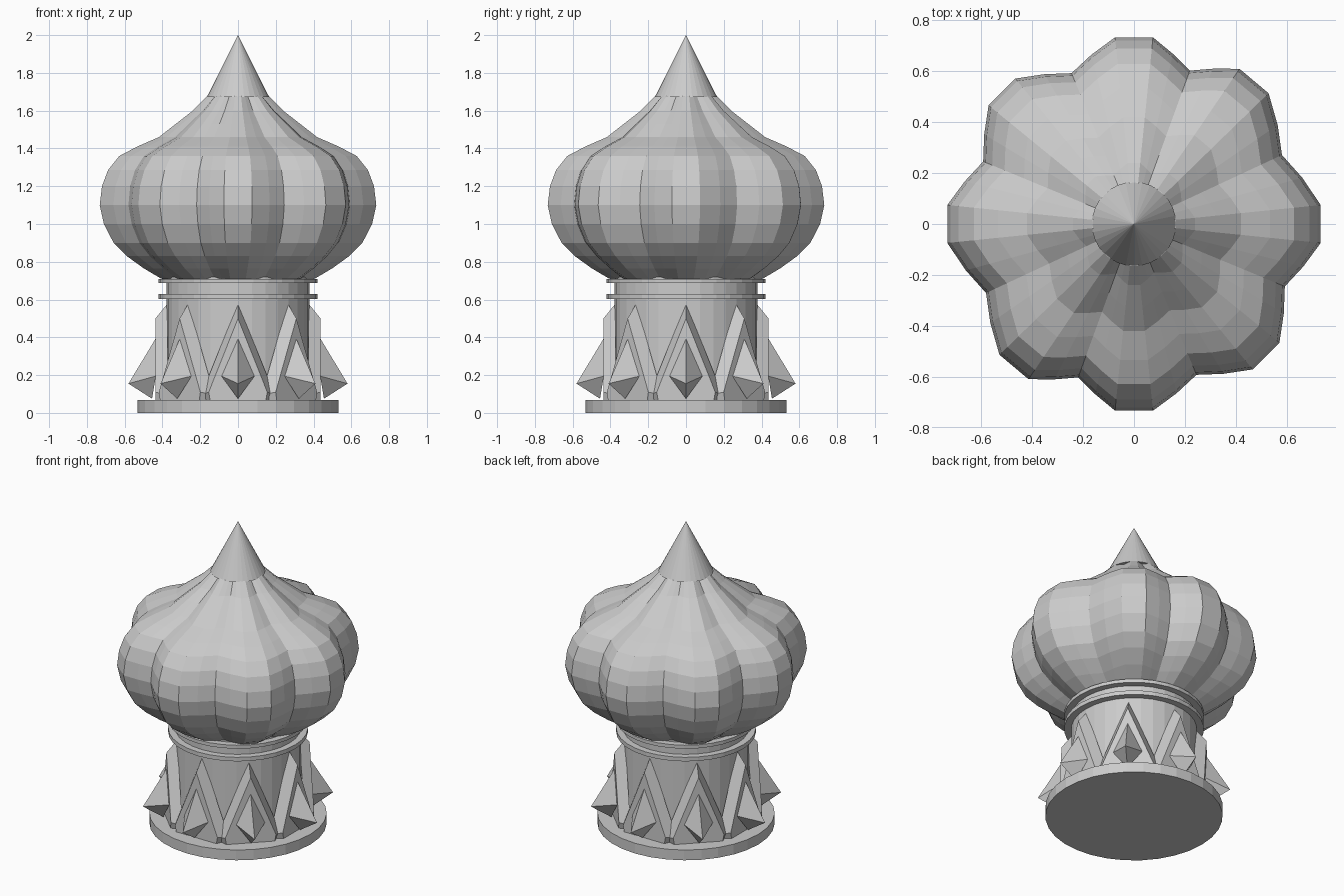
import bpy
from math import sin, cos, radians, pi

if "Cube" in bpy.data.objects:
    bpy.data.objects.remove(bpy.data.objects["Cube"])


def mesh_object(name, verts, faces):
    me = bpy.data.meshes.new(name)
    me.from_pydata(verts, [], faces)
    me.validate()
    ob = bpy.data.objects.new(name, me)
    bpy.context.collection.objects.link(ob)
    return ob


def disc(name, r, z0, z1, r2=None, n=32):
    bpy.ops.mesh.primitive_cone_add(vertices=n, radius1=r, radius2=r if r2 is None else r2,
                                    depth=z1 - z0, location=(0, 0, (z0 + z1) / 2))
    bpy.context.object.name = name


def place(points, a):
    # local (sideways, outward, up) points turned to angle a
    return [(o * cos(a) - s * sin(a), o * sin(a) + s * cos(a), z) for s, o, z in points]


# base, drum, mouldings and spire
disc("base_plate", 0.533, 0, 0.068)
disc("drum", 0.378, 0.06, 0.72)
disc("lower_moulding", 0.42, 0.603, 0.63)
disc("upper_moulding", 0.42, 0.687, 0.71)
disc("spire_tip", 0.165, 1.672, 2.0, 0)

# gables with bevelled edges, and pointed studs in front of them
back = [(0, 0.58), (-0.195, 0.095), (-0.175, 0.055), (0.175, 0.055), (0.195, 0.095)]
front = [(0, 0.50), (-0.155, 0.11), (-0.145, 0.055), (0.145, 0.055), (0.155, 0.11)]
for i in range(8):
    a = i * pi / 4
    pts = [(s, 0.372, z) for s, z in back] + [(s, 0.437, z) for s, z in front]
    sides = [(k, (k + 1) % 5, (k + 1) % 5 + 5, k + 5) for k in range(5)]
    mesh_object(f"gable_{i}", place(pts, a), [(4, 3, 2, 1, 0), (5, 6, 7, 8, 9)] + sides)
    stud = [(0, 0.435, 0.395), (-0.088, 0.435, 0.195), (0, 0.455, 0.075),
            (0.088, 0.435, 0.195), (0, 0.58, 0.155)]
    mesh_object(f"stud_{i}", place(stud, a),
                [(k, (k + 1) % 4, 4) for k in range(4)] + [(3, 2, 1, 0)])

# lobed onion dome: lobe directions, then crest, flank and valley columns
lobes = [0, 50, 90, 135, 180, 230, 270, 315, 360]
columns = []
for a, b in zip(lobes, lobes[1:]):
    s, e = a + 5.8, b - 5.8
    columns.append((a - 5.8, 1.0))
    for t, f in ((0, 1.0), (0.25, 0.93), (0.5, 0.87), (0.75, 0.93)):
        columns.append((s + t * (e - s), f))

# radius, height, strength of the lobing
profile = [(0.36, 0.70, 0.6), (0.41, 0.712, 0.9), (0.50, 0.765, 1), (0.59, 0.83, 1),
           (0.66, 0.90, 1), (0.712, 1.0, 1), (0.734, 1.1, 1), (0.722, 1.2, 1),
           (0.69, 1.285, 1), (0.63, 1.36, 1), (0.535, 1.41, 1), (0.42, 1.46, 1),
           (0.33, 1.53, 1), (0.24, 1.60, 1.1), (0.165, 1.675, 1.3), (0.12, 1.70, 1)]
verts, faces, n = [], [], len(columns)
for r, z, k in profile:
    for a, f in columns:
        q = r * (1 - k * (1 - f)) / cos(radians(5.8))**0.5
        verts.append((q * cos(radians(a)), q * sin(radians(a)), z))
for j in range(len(profile) - 1):
    for i in range(n):
        i2 = (i + 1) % n
        faces.append((j * n + i, j * n + i2, (j + 1) * n + i2, (j + 1) * n + i))
faces.append(tuple(reversed(range(n))))
faces.append(tuple(range((len(profile) - 1) * n, len(profile) * n)))
mesh_object("onion_dome", verts, faces)
